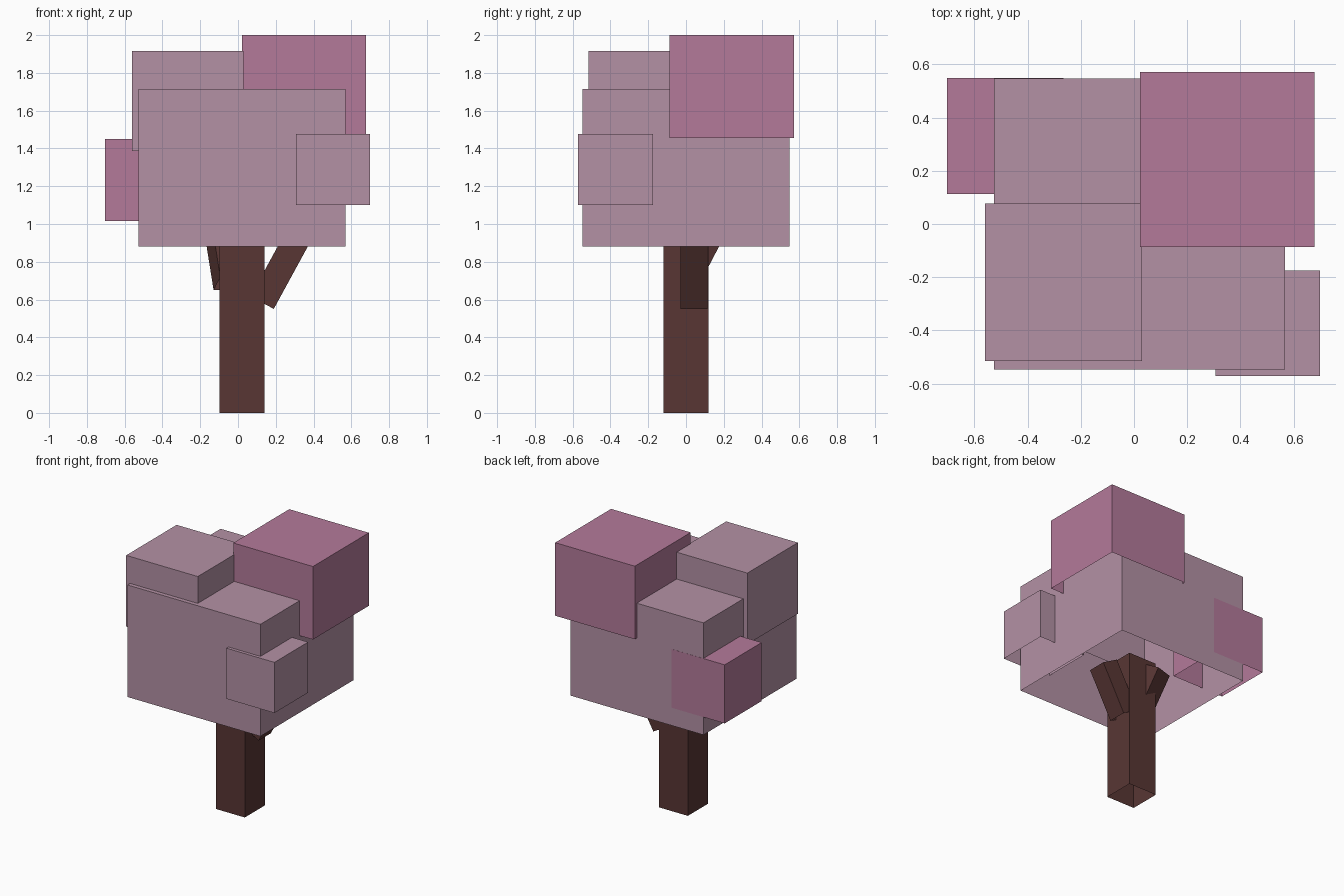
import bpy, bmesh, math
from mathutils import Matrix, Vector

if "Cube" in bpy.data.objects:
    bpy.data.objects.remove(bpy.data.objects["Cube"])


def material(name, rgb):
    m = bpy.data.materials.new(name)
    lin = [((c / 255 + 0.055) / 1.055) ** 2.4 for c in rgb]
    m.diffuse_color = (*lin, 1)
    m.use_nodes = True
    m.node_tree.nodes["Principled BSDF"].inputs["Base Color"].default_value = m.diffuse_color
    return m


mauve = material("mauve_leaves", (180, 145, 165))
pink = material("pink_leaves", (180, 122, 154))
bark = material("brown_bark", (88, 54, 52))


def open_box(name, size, base, mat, rot=None):
    """Box without a bottom face, its base centred on the given point."""
    bm = bmesh.new()
    bmesh.ops.create_cube(bm, size=1)
    bm.normal_update()
    bottom = [f for f in bm.faces if f.normal.z < -0.9]
    bmesh.ops.delete(bm, geom=bottom, context='FACES_ONLY')
    bmesh.ops.translate(bm, verts=bm.verts, vec=(0, 0, 0.5))
    bmesh.ops.scale(bm, verts=bm.verts, vec=size)
    bm.transform(Matrix.Translation(base) @ (rot or Matrix()))
    me = bpy.data.meshes.new(name)
    bm.to_mesh(me)
    bm.free()
    me.materials.append(mat)
    ob = bpy.data.objects.new(name, me)
    bpy.context.collection.objects.link(ob)


def span_box(name, x, y, z, mat):
    size = Vector((x[1] - x[0], y[1] - y[0], z[1] - z[0]))
    base = Vector((sum(x) / 2, sum(y) / 2, z[0]))
    open_box(name, size, base, mat)


# Leaf blocks
span_box("main_canopy", (-0.527, 0.568), (-0.547, 0.548), (0.882, 1.716), mauve)
span_box("upper_left_leaves", (-0.56, 0.03), (-0.516, 0.078), (1.386, 1.916), mauve)
span_box("upper_right_leaves", (0.022, 0.678), (-0.087, 0.571), (1.456, 2.0), pink)
span_box("small_front_leaves", (0.306, 0.70), (-0.571, -0.175), (1.1, 1.477), mauve)
span_box("small_back_leaves", (-0.703, -0.265), (0.113, 0.549), (1.015, 1.451), pink)

# Trunk
span_box("trunk", (-0.098, 0.14), (-0.12, 0.118), (0, 1.05), bark)

# Branches lean outwards, turned around the trunk
for name, base, turn, length in (
        ("right_branch", (0.128, 0.043, 0.584), 0, 0.385),
        ("back_branch", (-0.043, -0.025, 0.684), 107, 0.35)):
    rot = Matrix.Rotation(math.radians(turn), 4, 'Z') @ Matrix.Rotation(math.radians(28.6), 4, 'Y')
    open_box(name, Vector((0.14, 0.143, length)), Vector(base), bark, rot)
